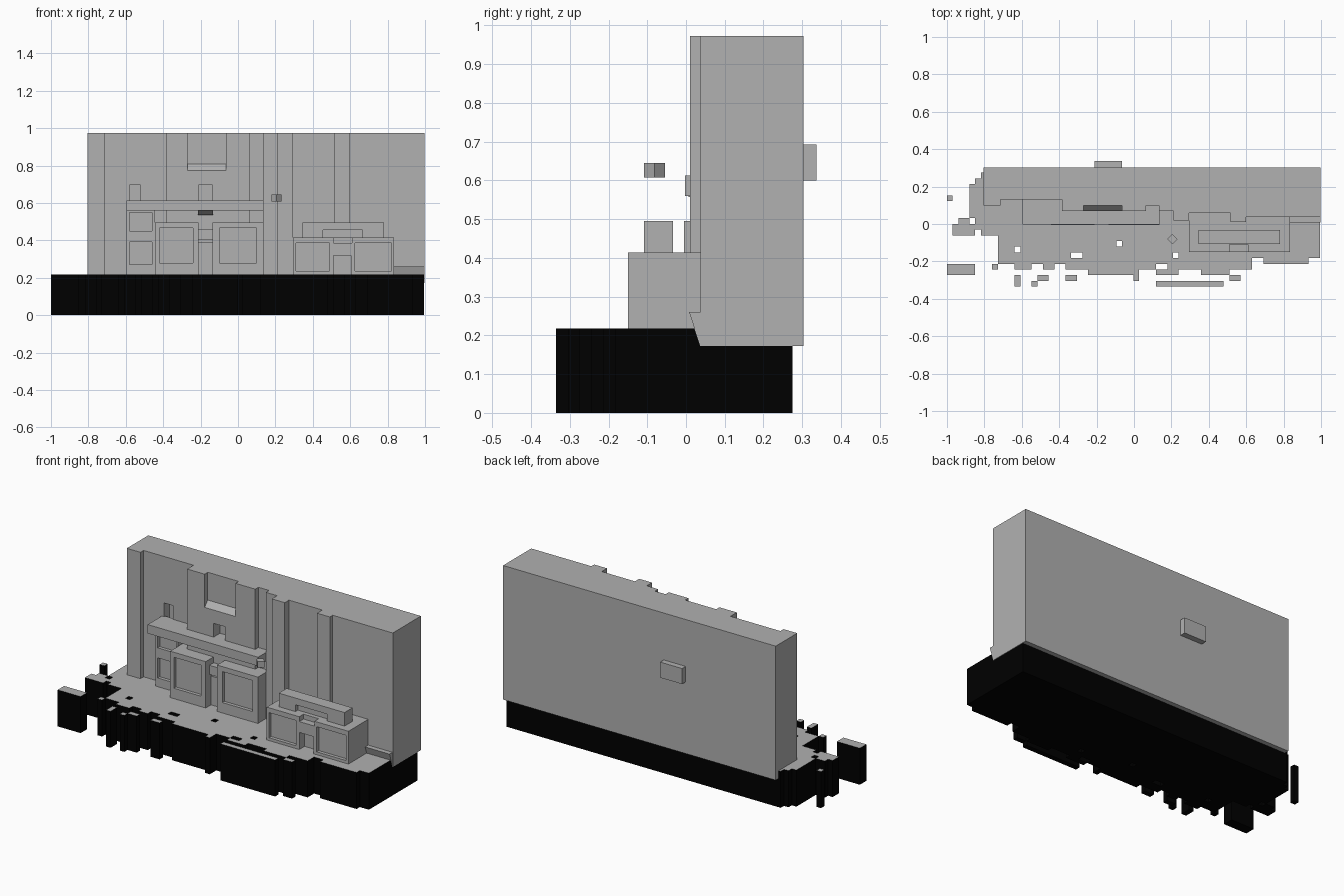
import bpy, bmesh, math

if "Cube" in bpy.data.objects:
    bpy.data.objects.remove(bpy.data.objects["Cube"])


def material(name, rgb):
    m = bpy.data.materials.new(name)
    m.diffuse_color = (*rgb, 1)
    m.use_nodes = True
    m.node_tree.nodes["Principled BSDF"].inputs["Base Color"].default_value = m.diffuse_color
    return m


GREY = material("stone_grey", (0.44, 0.44, 0.44))
BLACK = material("ground_black", (0.0, 0.0, 0.0))


def finish(name, bm, mats=(GREY,)):
    bmesh.ops.recalc_face_normals(bm, faces=bm.faces)
    me = bpy.data.meshes.new(name)
    bm.to_mesh(me)
    bm.free()
    for m in mats:
        me.materials.append(m)
    ob = bpy.data.objects.new(name, me)
    bpy.context.collection.objects.link(ob)
    return ob


def prism(name, pts, lo, hi, axis):
    """Extrude a profile: (x, y) along z, or (y, z) along x."""
    bm = bmesh.new()
    place = (lambda p, t: (p[0], p[1], t)) if axis == "z" else (lambda p, t: (t, p[0], p[1]))
    a = [bm.verts.new(place(p, lo)) for p in pts]
    b = [bm.verts.new(place(p, hi)) for p in pts]
    bm.faces.new(a)
    bm.faces.new(b)
    for i in range(len(pts)):
        j = (i + 1) % len(pts)
        bm.faces.new((a[i], a[j], b[j], b[i]))
    return finish(name, bm)


def box(name, x0, x1, y0, y1, z0, z1):
    return prism(name, [(x0, y0), (x1, y0), (x1, y1), (x0, y1)], z0, z1, "z")


def cut(ob, cutter):
    """Subtract a cutter and remove it again."""
    mod = ob.modifiers.new("cut", "BOOLEAN")
    mod.operation, mod.solver, mod.object = "DIFFERENCE", "EXACT", cutter
    cutter.hide_render = True
    dg = bpy.context.evaluated_depsgraph_get()
    me = bpy.data.meshes.new_from_object(ob.evaluated_get(dg))
    ob.modifiers.clear()
    ob.data = me
    bpy.data.objects.remove(cutter)


# Main wall: vertical strips (right end x, front y) as one stepped profile
strips = [(-0.715, 0.10), (-0.385, 0.13), (-0.27, 0.07), (0.065, 0.07), (0.135, 0.10),
          (0.21, 0.07), (0.295, 0.02), (0.515, 0.06), (0.60, 0.01), (0.997, 0.037)]
pts, left = [(-0.805, 0.303)], -0.805
for right, y in strips:
    if pts[-1][1] == y:
        pts[-1] = (right, y)
    else:
        pts += [(left, y), (right, y)]
    left = right
wall = prism("wall", pts + [(0.997, 0.303)], 0.172, 0.973, "z")

# Recessed upper panel with sloped sill, two small niches
cut(wall, prism("sill_cutter", [(0.05, 0.753), (0.10, 0.807), (0.10, 1.1), (0.05, 1.1)],
                -0.27, -0.065, "x"))
cut(wall, box("niche_cutter", -0.21, -0.135, 0.0, 0.13, 0.58, 0.695))
cut(wall, box("niche_cutter", -0.58, -0.52, 0.0, 0.18, 0.58, 0.695))

# Sloped skirt at the right foot of the wall
prism("wall_skirt", [(0.008, 0.26), (0.06, 0.26), (0.06, 0.172), (0.037, 0.172)], 0.835, 0.996, "x")

# Plate on the back
box("back_plate", -0.21, -0.065, 0.29, 0.337, 0.60, 0.693)

# Long shelf and the column below its left end
box("shelf", -0.595, 0.135, -0.003, 0.14, 0.56, 0.613)
column = box("shelf_column", -0.595, -0.445, 0.07, 0.15, 0.20, 0.57)
for z0, z1 in ((0.45, 0.55), (0.27, 0.39)):
    cut(column, box("panel_cutter", -0.58, -0.46, 0.0, 0.09, z0, z1))

# Two cabinets under the shelf with inset panels
for name, x0, x1, p0, p1 in (("left_cabinet", -0.445, -0.21, -0.42, -0.24),
                             ("right_cabinet", -0.135, 0.135, -0.10, 0.10)):
    cab = box(name, x0, x1, -0.005, 0.12, 0.20, 0.495)
    cut(cab, box("panel_cutter", p0, p1, -0.1, 0.015, 0.28, 0.465))

# Pieces between the cabinets
prism("hood", [(0.0, 0.562), (0.08, 0.562), (0.08, 0.535), (0.05, 0.535)], -0.213, -0.135, "x")
box("middle_bar", -0.215, -0.13, 0.03, 0.10, 0.405, 0.46)
box("middle_block", -0.215, -0.13, 0.045, 0.10, 0.20, 0.39)

# Low counter on the right with panels, a doorway and a top notch
counter = box("counter", 0.295, 0.835, -0.15, 0.065, 0.20, 0.414)
for x0, x1, y1, z0, z1 in ((0.31, 0.49, -0.13, 0.235, 0.385), (0.625, 0.82, -0.13, 0.235, 0.385),
                           (0.51, 0.605, -0.10, 0.10, 0.32), (0.51, 0.61, -0.11, 0.385, 0.5)):
    cut(counter, box("counter_cutter", x0, x1, -0.3, y1, z0, z1))
top_block = box("counter_top_block", 0.345, 0.78, -0.108, -0.033, 0.41, 0.495)
cut(top_block, box("notch_cutter", 0.455, 0.665, -0.2, -0.085, 0.39, 0.455))

# Small floating diamond block
d = 0.027
prism("diamond_block", [(0.205 - d, -0.081), (0.205, -0.081 - d), (0.205 + d, -0.081),
                        (0.205, -0.081 + d)], 0.608, 0.645, "z")

# Ground: blocky slab made of small cells, grey on top and black elsewhere
CX, CY, NX, NY, TOP = 0.0302, 0.0305, 66, 20, 0.218
front = [(-0.80, -0.01), (-0.73, -0.06), (-0.69, -0.21), (-0.60, -0.20), (-0.48, -0.21),
         (-0.34, -0.25), (-0.24, -0.24), (0.0, -0.27), (0.04, -0.29), (0.12, -0.24), (0.25, -0.27),
         (0.37, -0.25), (0.52, -0.27), (0.62, -0.24), (0.70, -0.18), (0.92, -0.20), (1.0, -0.18)]
islands = [(0.13, 0.465, -0.34, -0.305), (0.50, 0.585, -0.31, -0.27), (-1.0, -0.85, -0.27, -0.215),
           (-0.97, -0.85, -0.06, 0.0), (-0.94, -0.88, -0.01, 0.03), (-1.0, -0.97, 0.12, 0.155),
           (-0.63, -0.60, -0.32, -0.27), (-0.54, -0.51, -0.34, -0.30), (-0.51, -0.45, -0.31, -0.27),
           (-0.36, -0.30, -0.31, -0.27), (-0.75, -0.73, -0.25, -0.21), (-0.63, -0.54, -0.25, -0.21)]
holes = [(-0.63, -0.595, -0.15, -0.12), (-0.33, -0.27, -0.18, -0.15), (-0.085, -0.055, -0.12, -0.09),
         (0.125, 0.165, -0.245, -0.21), (0.195, 0.225, -0.18, -0.15), (-0.42, -0.36, -0.245, -0.21)]


def within(x, y, rects):
    return any(a <= x <= b and c <= y <= e for a, b, c, e in rects)


def filled(i, j):
    if not (0 <= i < NX and 0 <= j < NY):
        return False
    x, y = -1 + (i + 0.5) * CX, -0.335 + (j + 0.5) * CY
    if within(x, y, holes):
        return False
    if within(x, y, islands):
        return True
    if x < -0.73:  # rounded left end
        return ((x + 0.73) / 0.15) ** 2 + ((y - 0.12) / 0.19) ** 2 < 1
    return y > next(f for right, f in front if x <= right)


bm = bmesh.new()
cache = {}


def vert(i, j, k):
    if (i, j, k) not in cache:
        cache[i, j, k] = bm.verts.new((-1 + i * CX, -0.335 + j * CY, k * TOP))
    return cache[i, j, k]


for i in range(NX):
    for j in range(NY):
        if not filled(i, j):
            continue
        ring = [(i, j), (i + 1, j), (i + 1, j + 1), (i, j + 1)]
        bm.faces.new([vert(*c, 1) for c in ring]).material_index = 0
        bm.faces.new([vert(*c, 0) for c in reversed(ring)]).material_index = 1
        for s, (di, dj) in enumerate(((0, -1), (1, 0), (0, 1), (-1, 0))):
            if not filled(i + di, j + dj):
                a, b = ring[s], ring[(s + 1) % 4]
                f = bm.faces.new((vert(*a, 0), vert(*b, 0), vert(*b, 1), vert(*a, 1)))
                f.material_index = 1
finish("ground_slab", bm, (GREY, BLACK))
